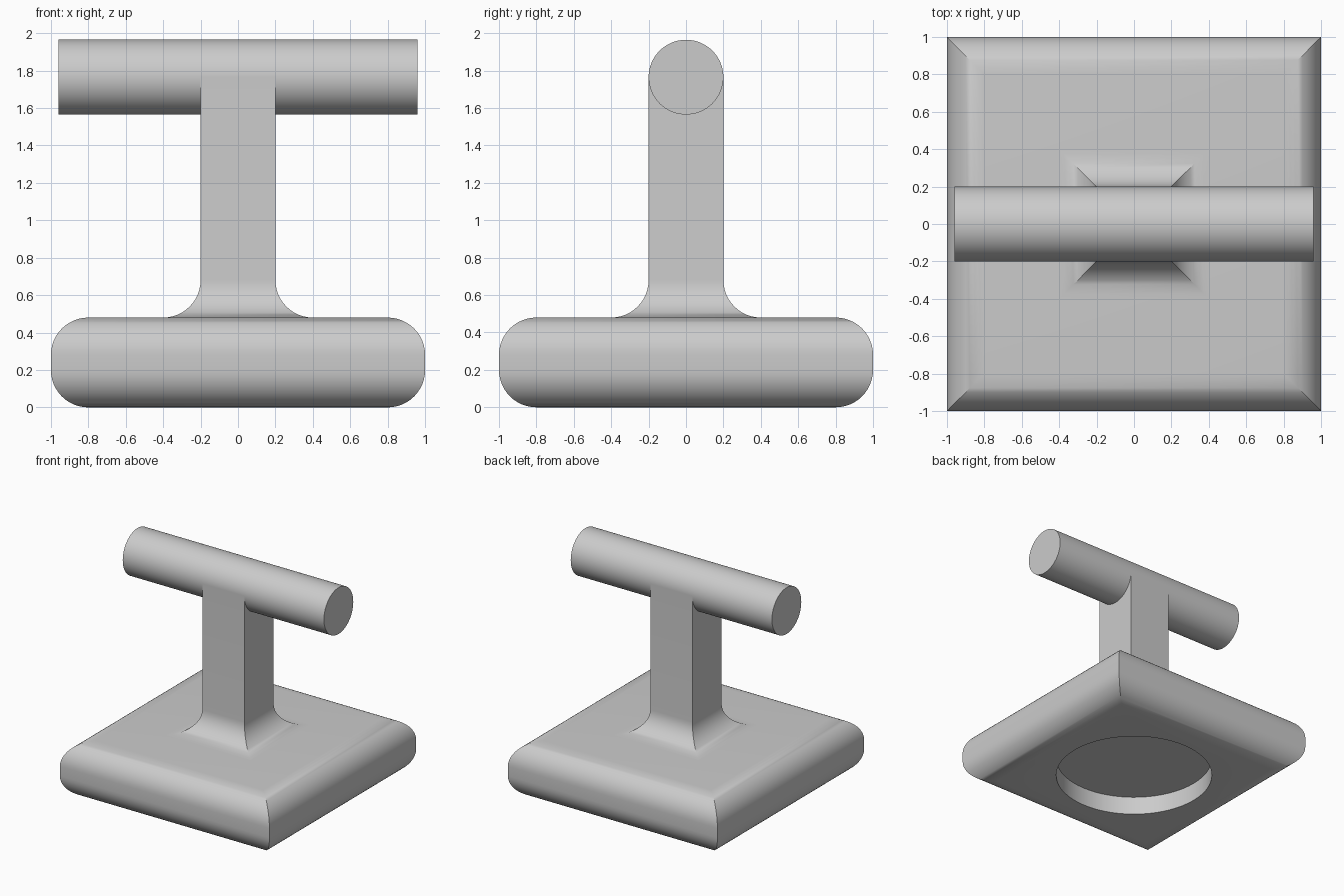
import bpy, bmesh
from math import pi, sin, cos, radians

cube = bpy.data.objects.get("Cube")
if cube:
    bpy.data.objects.remove(cube, do_unlink=True)

# One plain grey finish
grey = bpy.data.materials.new("satin_grey")
grey.use_nodes = True
colour = (0.6, 0.6, 0.6, 1)
grey.diffuse_color = colour
grey.node_tree.nodes["Principled BSDF"].inputs["Base Color"].default_value = colour

STEPS = 12
R = 0.2            # edge rounding, fillet, half post width and bar radius
BASE_TOP = 0.48
BAR_Z = 1.765


def arc(cx, cz, start, end):
    """Quarter circle of (half width, height) points."""
    angles = [radians(start + (end - start) * i / STEPS) for i in range(STEPS + 1)]
    return [(cx + R * cos(a), cz + R * sin(a)) for a in angles]


def square_stack(name, profile):
    """Sweep a half-width profile round a square, with mitred corners."""
    bm = bmesh.new()
    rings = [[bm.verts.new((sx * w, sy * w, z))
              for sx, sy in ((-1, -1), (1, -1), (1, 1), (-1, 1))]
             for w, z in profile]
    for low, high in zip(rings, rings[1:]):
        for i in range(4):
            j = (i + 1) % 4
            bm.faces.new((low[i], low[j], high[j], high[i]))
    bm.faces.new(rings[0][::-1])
    bm.faces.new(rings[-1])
    mesh = bpy.data.meshes.new(name)
    bm.to_mesh(mesh)
    bm.free()
    obj = bpy.data.objects.new(name, mesh)
    bpy.context.collection.objects.link(obj)
    return obj


def cylinder(name, radius, depth, location, rotation=(0, 0, 0)):
    bpy.ops.mesh.primitive_cylinder_add(vertices=64, radius=radius, depth=depth,
                                        location=location, rotation=rotation)
    obj = bpy.context.object
    obj.name = name
    return obj


def finish(obj):
    bpy.ops.object.select_all(action="DESELECT")
    obj.select_set(True)
    bpy.context.view_layer.objects.active = obj
    obj.data.materials.clear()
    obj.data.materials.append(grey)
    bpy.ops.object.shade_smooth_by_angle(angle=radians(30))


# Rounded square base
base = square_stack("base", arc(0.8, R, -90, 0) + arc(0.8, BASE_TOP - R, 0, 90))

# Round recess under the base
cutter = cylinder("recess_cutter", 0.64, 0.32, (0, 0, 0))
cutter.hide_render = True
cut = base.modifiers.new("recess", "BOOLEAN")
cut.operation = "DIFFERENCE"
cut.solver = "EXACT"
cut.object = cutter
bpy.context.view_layer.objects.active = base
bpy.ops.object.modifier_apply(modifier=cut.name)
bpy.data.objects.remove(cutter, do_unlink=True)

# Square post flaring into the base
post = square_stack("post", arc(2 * R, BASE_TOP + R, 270, 180) + [(R, BAR_Z)])

# Round crossbar
bar = cylinder("crossbar", R, 1.92, (0, 0, BAR_Z), (0, pi / 2, 0))

for part in (base, post, bar):
    finish(part)
